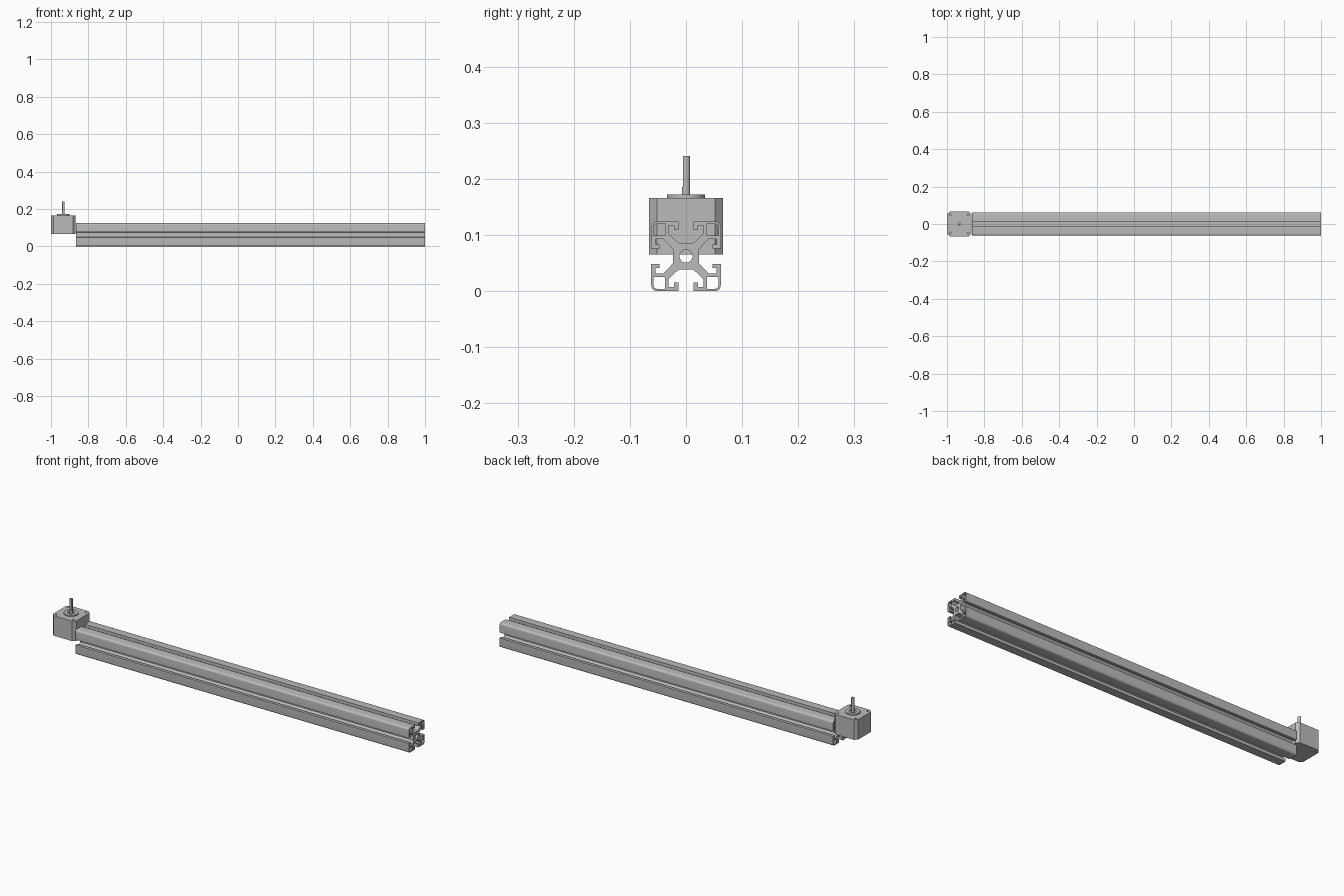
import bpy, bmesh, math
from mathutils import Matrix, Vector

old = bpy.data.objects.get("Cube")
if old:
    bpy.data.objects.remove(old, do_unlink=True)

grey = bpy.data.materials.new("aluminium grey")
grey.use_nodes = True
grey.diffuse_color = (0.5, 0.5, 0.5, 1)
grey.node_tree.nodes["Principled BSDF"].inputs["Base Color"].default_value = (0.5, 0.5, 0.5, 1)

MOTOR_X = -0.934


def activate(ob):
    bpy.ops.object.select_all(action='DESELECT')
    ob.select_set(True)
    bpy.context.view_layer.objects.active = ob


def finish(ob):
    ob.data.materials.clear()
    ob.data.materials.append(grey)
    activate(ob)
    bpy.ops.object.shade_smooth_by_angle(angle=math.radians(32))


def circle(r, n, cx=0, cy=0):
    return [(cx + r * math.cos(2 * math.pi * i / n), cy + r * math.sin(2 * math.pi * i / n))
            for i in range(n)]


def extrude_outlines(name, outlines, depth, matrix):
    """Fill closed outlines (inner ones become holes), extrude along local z."""
    cu = bpy.data.curves.new(name, 'CURVE')
    cu.dimensions = '2D'
    cu.fill_mode = 'BOTH'
    cu.extrude = depth / 2
    for pts in outlines:
        sp = cu.splines.new('POLY')
        sp.points.add(len(pts) - 1)
        for p, (x, y) in zip(sp.points, pts):
            p.co = (x, y, 0, 1)
        sp.use_cyclic_u = True
    ob = bpy.data.objects.new(name, cu)
    bpy.context.collection.objects.link(ob)
    ob.matrix_world = matrix
    activate(ob)
    bpy.ops.object.convert(target='MESH')
    ob = bpy.context.object
    bm = bmesh.new()
    bm.from_mesh(ob.data)
    bmesh.ops.remove_doubles(bm, verts=bm.verts, dist=1e-5)
    bmesh.ops.recalc_face_normals(bm, faces=bm.faces)
    bm.to_mesh(ob.data)
    bm.free()
    finish(ob)
    return ob


def lathe(name, profile, steps=40):
    """Spin a (radius, height) profile about the motor axis."""
    bm = bmesh.new()
    vs = [bm.verts.new((r, 0, z)) for r, z in profile]
    es = [bm.edges.new(pair) for pair in zip(vs, vs[1:])]
    bmesh.ops.spin(bm, geom=vs + es, cent=(0, 0, 0), axis=(0, 0, 1),
                   angle=2 * math.pi, steps=steps)
    bmesh.ops.remove_doubles(bm, verts=bm.verts, dist=1e-5)
    bmesh.ops.recalc_face_normals(bm, faces=bm.faces)
    me = bpy.data.meshes.new(name)
    bm.to_mesh(me)
    bm.free()
    ob = bpy.data.objects.new(name, me)
    bpy.context.collection.objects.link(ob)
    ob.location.x = MOTOR_X
    finish(ob)
    return ob


def upright(z0, z1):
    return Matrix.Translation((MOTOR_X, 0, (z0 + z1) / 2))


# Slotted rail: half a slot, mirrored on the diagonal, turned four times
H = 0.062
half_slot = [(0.013, 0.0235), (0.031, 0.0405), (0.031, 0.0545), (0.021, 0.0545),
             (0.021, 0.047), (0.0135, 0.047), (0.0135, H)]
R = 0.010
corner = [(H - R + R * math.sin(a), H - R + R * math.cos(a))
          for a in (math.radians(15 * i) for i in range(7))]
quarter = half_slot + corner + [(v, u) for u, v in reversed(half_slot)]
pocket = [(0.037, 0.037), (0.037, 0.058), (0.052, 0.058), (0.0562, 0.0562),
          (0.058, 0.052), (0.058, 0.037)]

outline, pockets = [], []
for k in range(4):
    turn = Matrix.Rotation(-k * math.pi / 2, 2)
    outline += [tuple(turn @ Vector(p)) for p in quarter]
    pockets.append([tuple(turn @ Vector(p)) for p in pocket])

X0, X1 = -0.867, 1.0
along_x = Matrix(((0, 0, 1, (X0 + X1) / 2), (1, 0, 0, 0), (0, 1, 0, H), (0, 0, 0, 1)))
extrude_outlines("slotted_rail", [outline, circle(0.0115, 32)] + pockets, X1 - X0, along_x)

# Motor body: chamfered square, with screw holes sunk into the top plate
M, C = 0.066, 0.0145
body = []
for k in range(4):
    turn = Matrix.Rotation(k * math.pi / 2, 2)
    body += [tuple(turn @ Vector(p)) for p in ((M, -M + C), (M, M - C))]
screws = [circle(0.0047, 20, sx * 0.0487, sy * 0.0487) for sx in (-1, 1) for sy in (-1, 1)]
extrude_outlines("motor_body", [body], 0.087, upright(0.065, 0.152))
extrude_outlines("motor_top_plate", [body] + screws, 0.014, upright(0.152, 0.166))

# Raised pilot ring with a shallow bearing recess
lathe("motor_pilot_ring", [(0, 0.168), (0.017, 0.168), (0.017, 0.172),
                           (0.034, 0.172), (0.034, 0.165), (0, 0.165)])

# Shaft: round foot, then a length with one flat side
round_shaft = circle(0.0075, 32)
flat_shaft = [p for p in round_shaft if p[1] > -0.0056]
extrude_outlines("shaft_foot", [round_shaft], 0.019, upright(0.166, 0.185))
extrude_outlines("shaft_flatted", [flat_shaft], 0.056, upright(0.185, 0.241))
